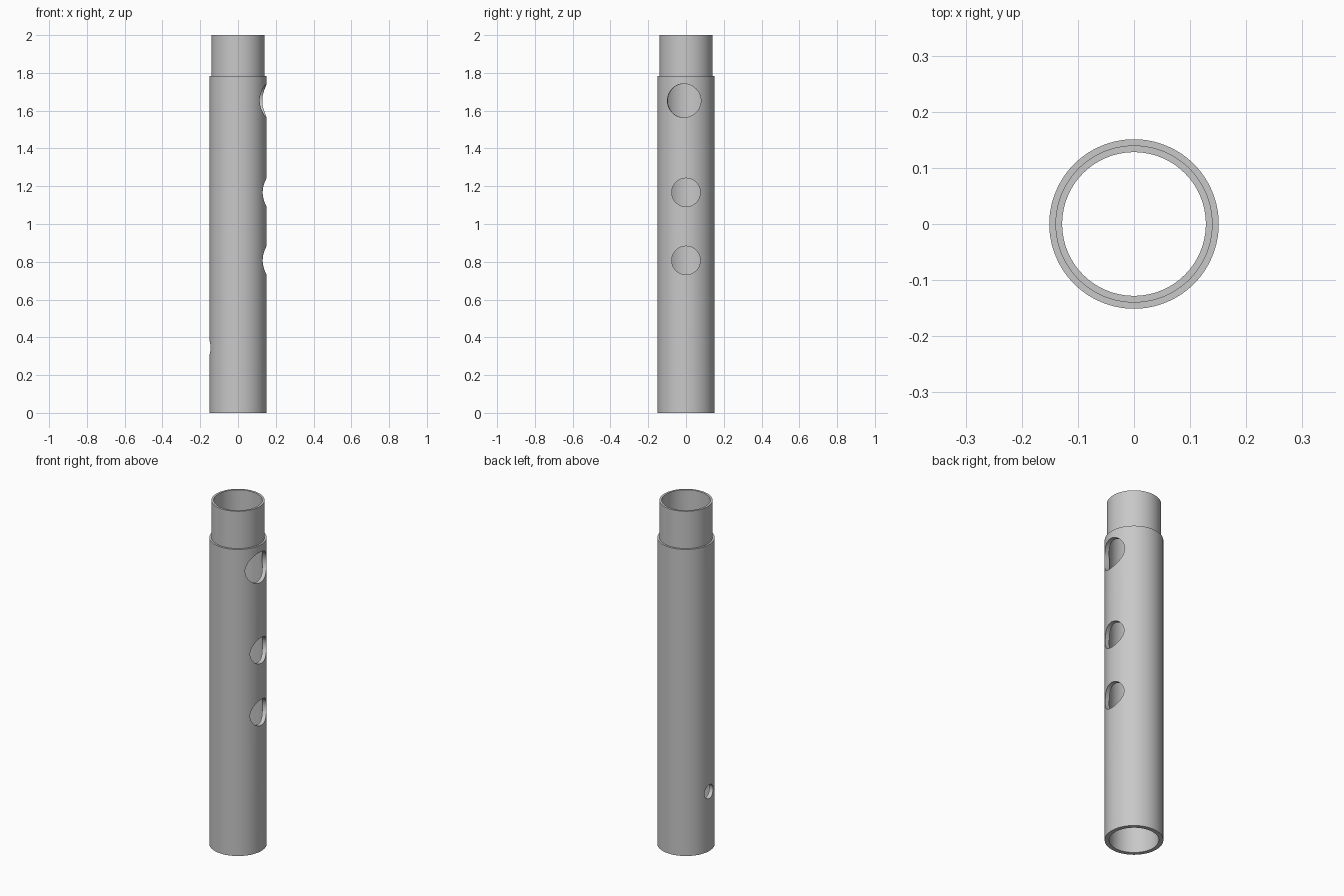
import bpy, bmesh, math
from mathutils import Matrix

if "Cube" in bpy.data.objects:
    bpy.data.objects.remove(bpy.data.objects["Cube"], do_unlink=True)

SEGMENTS = 128
OUTER, NECK, BORE = 0.151, 0.14, 0.128
SHOULDER_Z, TOP_Z = 1.783, 2.0

# Plain grey finish
grey = bpy.data.materials.new("grey_metal")
grey.use_nodes = True
colour = (0.58, 0.58, 0.58, 1)
grey.diffuse_color = colour
grey.node_tree.nodes["Principled BSDF"].inputs["Base Color"].default_value = colour


def add_object(name, bm):
    mesh = bpy.data.meshes.new(name)
    bmesh.ops.recalc_face_normals(bm, faces=bm.faces)
    bm.to_mesh(mesh)
    bm.free()
    mesh.materials.append(grey)
    obj = bpy.data.objects.new(name, mesh)
    bpy.context.collection.objects.link(obj)
    return obj


def lathe(name, profile):
    """Turn a closed (radius, height) profile around the z axis."""
    bm = bmesh.new()
    rings = []
    for i in range(SEGMENTS):
        a = math.tau * i / SEGMENTS
        rings.append([bm.verts.new((r * math.cos(a), r * math.sin(a), z)) for r, z in profile])
    for i, ring in enumerate(rings):
        following = rings[(i + 1) % SEGMENTS]
        for j in range(len(profile)):
            k = (j + 1) % len(profile)
            bm.faces.new((ring[j], following[j], following[k], ring[k]))
    return add_object(name, bm)


def drill(target, name, radius, height, angle):
    """Cut a round hole through one side of the wall, facing the given angle."""
    bm = bmesh.new()
    bmesh.ops.create_cone(bm, cap_ends=True, segments=64, radius1=radius, radius2=radius, depth=0.25)
    place = (Matrix.Translation((0, 0, height))
             @ Matrix.Rotation(math.radians(angle), 4, "Z")
             @ Matrix.Translation((0.16, 0, 0))
             @ Matrix.Rotation(math.pi / 2, 4, "Y"))
    bmesh.ops.transform(bm, matrix=place, verts=bm.verts)
    cutter = add_object(name, bm)
    cutter.hide_render = True
    mod = target.modifiers.new(name, "BOOLEAN")
    mod.operation = "DIFFERENCE"
    mod.solver = "EXACT"
    mod.object = cutter
    bpy.ops.object.modifier_apply(modifier=mod.name)
    bpy.data.objects.remove(cutter, do_unlink=True)


# Hollow tube with a narrower neck at the top
tube = lathe("tube", [(BORE, 0), (OUTER, 0), (OUTER, SHOULDER_Z),
                      (NECK, SHOULDER_Z), (NECK, TOP_Z), (BORE, TOP_Z)])
bpy.ops.object.select_all(action="DESELECT")
bpy.context.view_layer.objects.active = tube
tube.select_set(True)

# Three holes on one side and a small one low on the other
drill(tube, "upper_hole", 0.089, 1.653, -4.5)
drill(tube, "middle_hole", 0.0755, 1.167, 0)
drill(tube, "lower_hole", 0.0755, 0.807, 0)
drill(tube, "small_hole", 0.04, 0.345, 180)

bpy.ops.object.shade_smooth_by_angle(angle=math.radians(30))
